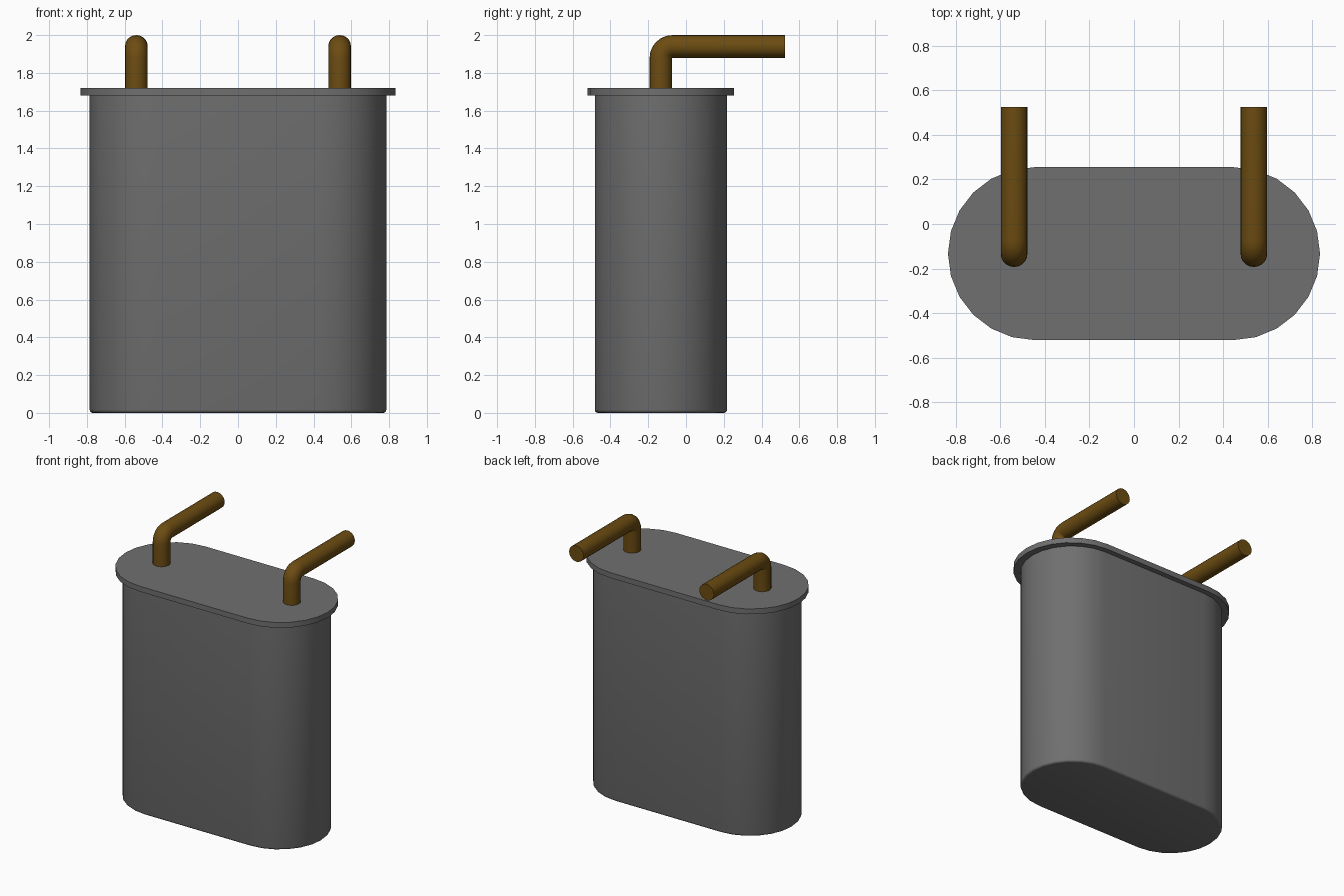
import bpy, bmesh
from math import cos, sin, pi, radians
from mathutils import Vector

if "Cube" in bpy.data.objects:
    bpy.data.objects.remove(bpy.data.objects["Cube"])

CY = -0.133  # depth of the can's centre line


def material(name, rgb):
    m = bpy.data.materials.new(name)
    m.use_nodes = True
    m.diffuse_color = (*rgb, 1)
    bsdf = next(n for n in m.node_tree.nodes if n.type == 'BSDF_PRINCIPLED')
    bsdf.inputs["Base Color"].default_value = (*rgb, 1)
    return m


def loft(name, rings, mat):
    """Skin a list of closed rings and cap both ends."""
    bm = bmesh.new()
    loops = [[bm.verts.new(p) for p in ring] for ring in rings]
    n = len(loops[0])
    for a, b in zip(loops, loops[1:]):
        for i in range(n):
            j = (i + 1) % n
            bm.faces.new((a[i], a[j], b[j], b[i]))
    bm.faces.new(loops[0][::-1])
    bm.faces.new(loops[-1])
    bmesh.ops.recalc_face_normals(bm, faces=bm.faces)
    me = bpy.data.meshes.new(name)
    bm.to_mesh(me)
    bm.free()
    me.materials.append(mat)
    ob = bpy.data.objects.new(name, me)
    bpy.context.collection.objects.link(ob)
    bpy.ops.object.select_all(action='DESELECT')
    ob.select_set(True)
    bpy.context.view_layer.objects.active = ob
    bpy.ops.object.shade_smooth_by_angle(angle=radians(32))
    return ob


def stadium(half, r, z, steps=12):
    """Rounded-end outline: two half circles joined by straight sides."""
    return [Vector((side * (half + r * cos(a)), CY + side * r * sin(a), z))
            for side in (1, -1)
            for a in (pi * k / steps - pi / 2 for k in range(steps + 1))]


grey = material("dark grey metal", (0.16, 0.16, 0.16))
bronze = material("bronze wire", (0.15, 0.072, 0.006))

# Can with a small rounded lower edge
edge = 0.016
rings = [stadium(0.435, 0.35 - edge * (1 - sin(a)), edge * (1 - cos(a)))
         for a in (pi / 2 * k / 3 for k in range(4))]
loft("can_body", rings + [stadium(0.435, 0.35, 1.69)], grey)

# Flange plate over the can
loft("flange", [stadium(0.447, 0.388, z) for z in (1.68, 1.72)], grey)

# Bent wire leads
R, BEND, TOP, END = 0.06, 0.061, 1.94, 0.525


def lead(name, x):
    path = [(CY, 1.70, 0)]
    for k in range(7):
        a = pi / 2 * k / 6
        path.append((CY + BEND * (1 - cos(a)), TOP - BEND * (1 - sin(a)), a))
    path.append((END, TOP, pi / 2))
    rings = []
    for y, z, a in path:
        across = Vector((0, -cos(a), sin(a)))
        rings.append([Vector((x, y, z)) + R * (cos(t) * Vector((1, 0, 0)) + sin(t) * across)
                      for t in (2 * pi * i / 20 for i in range(20))])
    loft(name, rings, bronze)


lead("left_lead", 0.538)
lead("right_lead", -0.538)
